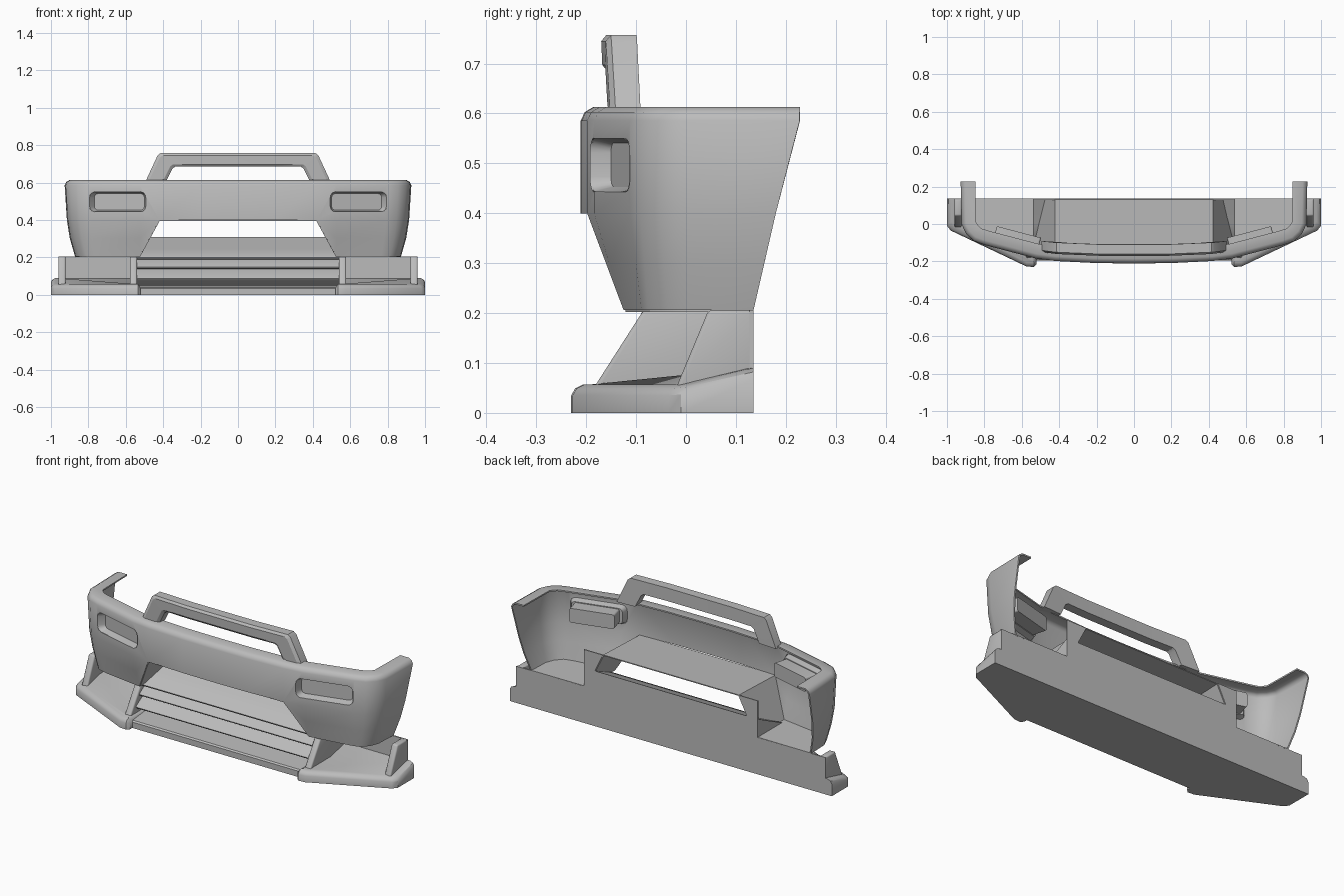
import bpy, bmesh, math
from mathutils import Vector

if "Cube" in bpy.data.objects:
    bpy.data.objects.remove(bpy.data.objects["Cube"], do_unlink=True)

grey = bpy.data.materials.new("plain grey")
grey.use_nodes = True
grey.diffuse_color = (0.5, 0.5, 0.5, 1)
grey.node_tree.nodes["Principled BSDF"].inputs["Base Color"].default_value = (0.5, 0.5, 0.5, 1)


def soften(ob, angle):
    """Smooth shading that stays sharp after every other modifier."""
    for p in ob.data.polygons:
        p.use_smooth = True
    mod = ob.modifiers.new("sharp edges", "EDGE_SPLIT")
    mod.split_angle = math.radians(angle)


def finish(bm, name, smooth=30, bevel=0, shell=0):
    """Turn a bmesh into a named grey object."""
    bmesh.ops.remove_doubles(bm, verts=bm.verts[:], dist=0.0005)
    bmesh.ops.recalc_face_normals(bm, faces=bm.faces[:])
    me = bpy.data.meshes.new(name)
    bm.to_mesh(me)
    bm.free()
    ob = bpy.data.objects.new(name, me)
    bpy.context.collection.objects.link(ob)
    me.materials.append(grey)
    if shell:
        mod = ob.modifiers.new("thickness", "SOLIDIFY")
        mod.thickness, mod.offset = shell, 0
    if bevel:
        mod = ob.modifiers.new("rounding", "BEVEL")
        mod.width, mod.segments = bevel, 3
    if smooth:
        soften(ob, smooth)
    return ob


def loft(rings, closed=True, caps=True):
    """Skin a list of point rings."""
    bm = bmesh.new()
    rows = [[bm.verts.new(p) for p in r] for r in rings]
    n = len(rows[0])
    for a, b in zip(rows, rows[1:]):
        for i in range(n if closed else n - 1):
            j = (i + 1) % n
            bm.faces.new((a[i], a[j], b[j], b[i]))
    if caps:
        bm.faces.new(rows[0])
        bm.faces.new(rows[-1])
    return bm


def lerp(a, b, t):
    return a + (b - a) * max(0, min(1, t))


# Bumper shell: plan path swept up through the height, open below the middle
half = [(0, -.207), (.2, -.205), (.42, -.194), (.525, -.18), (.8, -.108),
        (.855, -.088), (.895, -.05), (.918, .0), (.923, .2)]


def shell_point(i, row, side):
    x, y = half[i]
    low = lerp(.4, .207, (x - .42) / .105)
    last = i == len(half) - 1
    z = (low, (low + .4) / 2, .4, .585, .6, .609, .609)[row]
    k = max(0, (.4 - z) / .195)
    if last:
        y = lerp(.135, .18, (z - .205) / .195) if z < .4 else lerp(.18, .228, (z - .4) / .185)
    else:
        y += k * lerp(.06, .015, (x - .52) / .34)
    x -= k * .055 * max(0, (x - .52) / .4)
    x -= .012 * max(0, (x - .52) / .4) * (row == 2)
    inset = (0, 0, 0, 0, .007, .022, .075)[row]
    if inset:
        a = Vector(half[max(0, i - 1)])
        b = Vector(half[min(i + 1, len(half) - 1)])
        d = (b - a).normalized() if i else Vector((1, 0))
        x -= d.y * inset
        y += d.x * inset * (not last)
    return side * x, y, z


order = [(i, -1) for i in range(len(half) - 1, 0, -1)] + [(i, 1) for i in range(len(half))]
bm = loft([[shell_point(i, r, s) for i, s in order] for r in range(7)], False, False)
bmesh.ops.dissolve_degenerate(bm, dist=0.0005, edges=bm.edges[:])
shell = finish(bm, "bumper_shell", 0, shell=.008)

# Lamps: rounded openings with a shallow recess and a housing box behind
along = Vector((.3, .079, 0)).normalized()
inward = Vector((-along.y, along.x, 0))


def lamp_ring(side, depth, w, h, r=.03):
    c = Vector((.643, -.149, .497)) + inward * depth
    pts = []
    for q in range(4):
        sx, sz = ((1, 1), (-1, 1), (-1, -1), (1, -1))[q]
        for s in range(5):
            a = math.radians(90 * q + 22.5 * s)
            p = c + along * (sx * (w - r) + r * math.cos(a))
            p.z += sz * (h - r) + r * math.sin(a)
            pts.append((side * p.x, p.y, p.z))
    return pts


for side, tag in ((1, "left"), (-1, "right")):
    cutter = finish(loft([lamp_ring(side, d, .155, .053) for d in (-.06, .06)]), tag + "_lamp_cutter", 0)
    cutter.hide_render = True
    cutter.hide_set(True)
    cut = shell.modifiers.new(tag + " lamp opening", "BOOLEAN")
    cut.operation, cut.object, cut.solver = "DIFFERENCE", cutter, "EXACT"
    recess = loft([lamp_ring(side, -.004, .156, .054), lamp_ring(side, .035, .138, .044, .02)])
    recess.faces.ensure_lookup_table()
    bmesh.ops.delete(recess, geom=[recess.faces[-2]], context="FACES_ONLY")
    finish(recess, tag + "_lamp_recess")
    finish(loft([lamp_ring(side, d, .122, .04, .01) for d in (.036, .11)]), tag + "_lamp_housing")
soften(shell, 40)

# Guard bar: bowed trapezoid hoop on top of the shell
outer = [(.495, .605), (.43, .745), (.415, .757), (.2, .757)]
inner = [(.385, .605), (.35, .675), (.335, .685), (.2, .685)]


def hoop(y0, tilt, grow=0):
    def place(x, z):
        return (x, y0 + .07 * x * x + tilt * (z - .6), z)
    path = []
    for s in (-1, 1):
        pairs = list(zip(outer, inner))
        for o, n in (pairs if s < 0 else pairs[::-1]):
            path.append((place(s * (o[0] - grow), o[1] - grow),
                         place(s * (n[0] + grow), n[1] + grow)))
    return path


layers = [hoop(-.168, -.03, .012), hoop(-.158, -.03), hoop(-.108, -.02)]
rings = []
for i in range(len(layers[0])):
    col = [l[i] for l in layers]
    rings.append([c[0] for c in col] + [c[1] for c in reversed(col)])
finish(loft(rings), "guard_bar", 30)

# Air tunnel: thin trapezoid duct running back from the mouth
duct = [(-.525, .207), (-.42, .398), (.42, .398), (.525, .207)]
front = [(x, -.195 if z > .3 else -.12, z) for x, z in duct]
back = [(x, .132, z + (.012 if z > .3 else 0)) for x, z in duct]
finish(loft([front, back], False, False), "air_tunnel", 20, shell=.006)


def prism_x(name, profile, x0, x1, bevel=0):
    return finish(loft([[(x, y, z) for y, z in profile] for x in (x0, x1)]), name, 30, bevel)


# Stepped louvres with the ramp behind them
louvre = [(-.195, 0), (-.195, .033), (-.187, .04), (-.07, .048), (-.128, .08), (-.134, .088),
          (-.126, .097), (-.06, .138), (-.1, .141), (-.104, .148), (-.098, .155),
          (-.045, .188), (-.086, .192), (-.09, .2), (-.084, .207),
          (0, .245), (.135, .31), (.135, 0)]
prism_x("louvre_ramp", louvre, -.54, .54)

for s, tag in ((1, "left"), (-1, "right")):
    # Splitter wing: flat in front and rising to the rear, with a chamfered rim
    plan = [(.52, .135), (.52, -.02), (.52, -.215), (.535, -.23), (.575, -.227),
            (.98, -.035), (1, -.01), (1, .135)]

    def rim(inset, height):
        """One outline of the wing; height is a drop below the top, or None for the floor."""
        pts = []
        for x, y in plan:
            top = .057 + .033 * max(0, (y + .02) / .155)
            px = x - inset * (x > .9) + inset * (x < .53)
            py = y + inset * (y < .01 and x > .521) + inset * (y < -.2 and x < .53)
            pts.append((s * px, py, 0 if height is None else top - height))
        return pts
    finish(loft([rim(0, None), rim(0, .022), rim(.008, .008), rim(.024, 0)]), tag + "_splitter_wing", 35)

    # Upright fins under the shell, sloped at the front
    for name, x0, x1, y0, y1 in (("inner", .54, .578, -.185, -.085), ("outer", .922, .96, -.02, .045)):
        prism_x(f"{tag}_{name}_fin", [(y0, .05), (y1, .206), (.134, .206), (.134, .05)],
                s * x0, s * x1, .008)

    # Shell floor: closes the lower edge of the shell back to the rear wall
    edge = [shell_point(i, 0, s)[:2] for i in range(3, len(half))] + [(s * .525, .134)]
    finish(loft([[(x, y, z) for x, y in edge] for z in (.202, .208)]), tag + "_shell_floor")

    # Rear panels: low wall behind the wing and cheek beside the tunnel
    prism_x(tag + "_rear_wall", [(.127, .02), (.127, .206), (.135, .206), (.135, .02)], s * .53, s * .96)
    cheek = [(.422, .412), (.54, .412), (.54, .2), (.527, .2)]
    finish(loft([[(s * x, y, z) for x, z in cheek] for y in (.129, .135)]), tag + "_tunnel_cheek")
